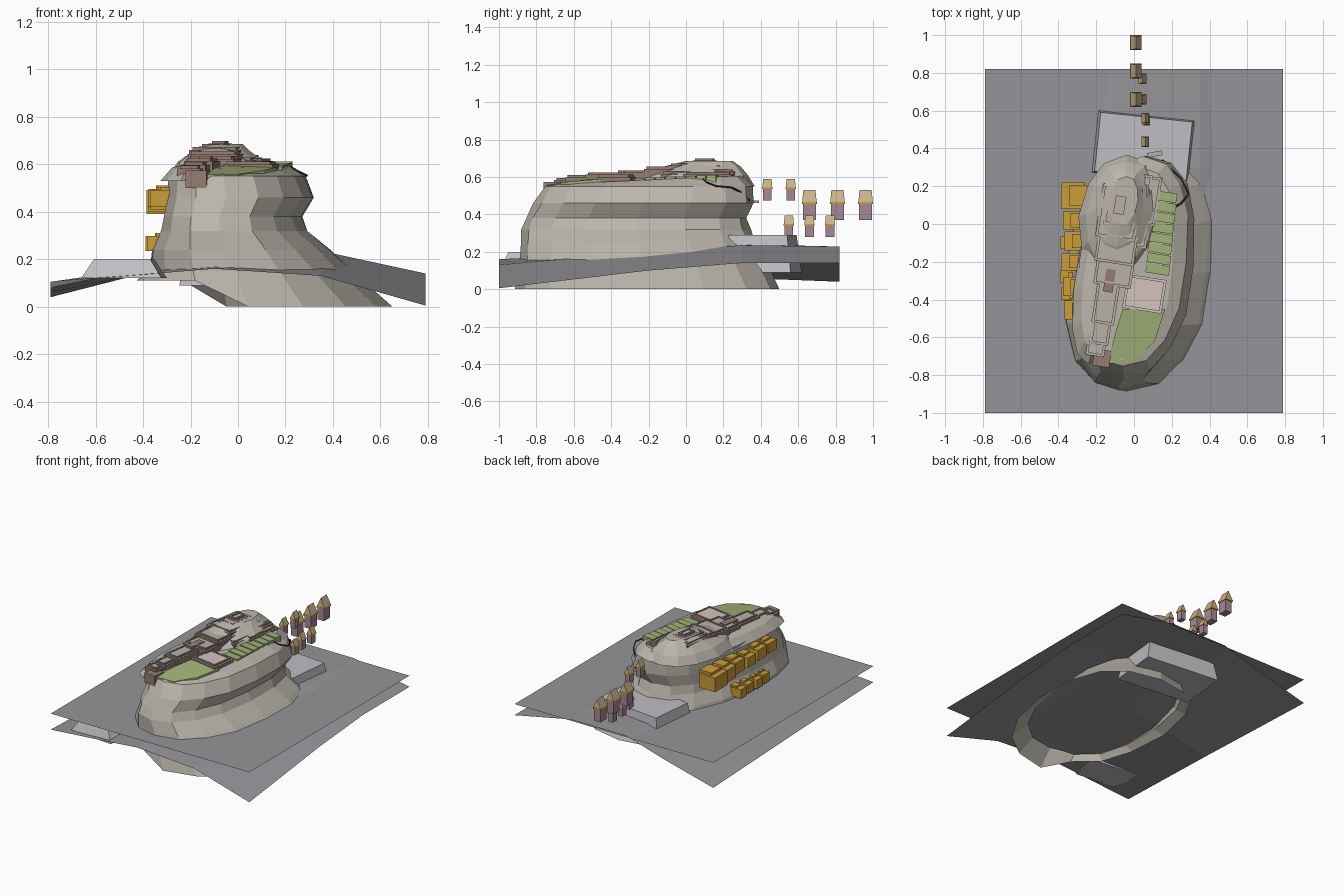
import bpy, bmesh, math, random
from mathutils import Matrix, Vector

if "Cube" in bpy.data.objects:
    bpy.data.objects.remove(bpy.data.objects["Cube"])

random.seed(4)
mats = {}


def mat(name, rgb):
    m = bpy.data.materials.new(name)
    m.diffuse_color = (*rgb, 1)
    m.use_nodes = True
    m.node_tree.nodes["Principled BSDF"].inputs["Base Color"].default_value = m.diffuse_color
    mats[name] = m


mat("rock", (0.50, 0.47, 0.41))
mat("stone", (0.48, 0.44, 0.39))
mat("brown", (0.30, 0.20, 0.17))
mat("green", (0.36, 0.45, 0.19))
mat("pink", (0.66, 0.55, 0.51))
mat("orange", (0.60, 0.34, 0.04))
mat("tan", (0.58, 0.45, 0.26))
mat("mauve", (0.38, 0.25, 0.30))
mat("pale", (0.52, 0.52, 0.55))
mat("grey", (0.30, 0.30, 0.32))
mat("dark", (0.03, 0.03, 0.03))


def finish(bm, name, side, top=None):
    bmesh.ops.recalc_face_normals(bm, faces=bm.faces)
    me = bpy.data.meshes.new(name)
    me.materials.append(mats[side])
    if top:
        me.materials.append(mats[top])
        for f in bm.faces:
            f.material_index = int(f.normal.z > 0.7)
    bm.to_mesh(me)
    bm.free()
    ob = bpy.data.objects.new(name, me)
    bpy.context.collection.objects.link(ob)
    return ob


def block(name, x, y, w, d, z0, z1, side, top=None, rot=-9, taper=1.0):
    bm = bmesh.new()
    bmesh.ops.create_cube(bm, size=1)
    for v in bm.verts:
        s = taper if v.co.z > 0 else 1
        v.co = Vector((v.co.x * w * s, v.co.y * d * s, z1 if v.co.z > 0 else z0))
    bm.transform(Matrix.Translation((x, y, 0)) @ Matrix.Rotation(math.radians(rot), 4, 'Z'))
    return finish(bm, name, side, top)


def tier(name, x, y, w, d, z0, z1, top="stone", rot=-9):
    # walled terrace: lower wide step, raised rim, sunken floor
    bm = bmesh.new()
    loops = [(0, z0), (0, z1 - .012), (.012, z1 - .012), (.012, z1), (.022, z1), (.022, z1 - .006)]
    R = Matrix.Translation((x, y, 0)) @ Matrix.Rotation(math.radians(rot), 4, 'Z')
    rings = [[bm.verts.new(R @ Vector((sx * (w / 2 - i), sy * (d / 2 - i), z)))
              for sx, sy in ((-1, -1), (1, -1), (1, 1), (-1, 1))] for i, z in loops]
    bridge(bm, rings)
    bm.faces.new(rings[-1])
    return finish(bm, name, "brown", top)


def bridge(bm, rings):
    for a, b in zip(rings, rings[1:]):
        n = len(a)
        for i in range(n):
            bm.faces.new((a[i], a[(i + 1) % n], b[(i + 1) % n], b[i]))


def rock_mass(name, levels, n, shear=.1, jitter=.012, zfun=None):
    # levels: z, xmin, xmax, ymin, ymax
    bm = bmesh.new()
    rings = []
    offs = [random.uniform(-1, 1) for _ in range(n)]
    for z, x0, x1, y0, y1 in levels:
        ring = []
        for i in range(n):
            t = 2 * math.pi * i / n
            c, s = math.cos(t), math.sin(t)
            k = 1 + jitter * (offs[i] + random.uniform(-1, 1))
            px = math.copysign(abs(c) ** .88, c) * k * (x1 - x0) / 2
            py = math.copysign(abs(s) ** .88, s) * k * (y1 - y0) / 2
            py += (y0 + y1) / 2
            px += (x0 + x1) / 2 + shear * (py - (y0 + y1) / 2)
            ring.append(bm.verts.new((px, py, zfun(px, py, z) if zfun else z)))
        rings.append(ring)
    bridge(bm, rings)
    cen = sum((v.co for v in rings[-1]), Vector()) / n
    tip = bm.verts.new(cen)
    for i in range(n):
        bm.faces.new((rings[-1][i], rings[-1][(i + 1) % n], tip))
    return finish(bm, name, "rock")


def top_z(y):
    return .562 + .045 * (y + .7)


def mesa_z(x, y, z):
    if z == 0:
        return 0 if x > -.18 else .11
    return top_z(y) if z > .56 else z


# terrain sheet, coarse grid
xs, ys = (-.79, -.4, -.1, .35, .79), (-1, -.2, .3, .82)
hs = ((.105, .135, .16, .13, .005), (.08, .16, .20, .20, .10),
      (.06, .17, .24, .235, .14), (.04, .14, .228, .228, .14))
bm = bmesh.new()
g = [[bm.verts.new((x, y, h)) for x, h in zip(xs, row)] for y, row in zip(ys, hs)]
for j in range(3):
    for i in range(4):
        bm.faces.new((g[j][i], g[j][i + 1], g[j + 1][i + 1], g[j + 1][i]))
finish(bm, "terrain", "grey")

# flat sheet
bm = bmesh.new()
bm.faces.new([bm.verts.new(p) for p in ((-.79, -1, .22), (.79, -1, .22), (.79, .82, .22), (-.79, .82, .22))])
finish(bm, "flat_sheet", "grey")

# main rock, open underneath
rock_mass("mesa", [(0, -.42, .65, -.92, .51), (.15, -.37, .48, -.90, .43), (.24, -.36, .39, -.89, .38),
                   (.32, -.32, .29, -.88, .35), (.38, -.31, .27, -.86, .33), (.46, -.30, .32, -.82, .37),
                   (.55, -.29, .28, -.76, .36), (.57, -.24, .21, -.72, .31), (.58, -.12, .1, -.5, .15)],
          16, zfun=mesa_z)
rock_mass("summit_rock", [(.55, -.29, .15, -.28, .36), (.61, -.25, .11, -.22, .33), (.655, -.19, .05, -.12, .29),
                          (.685, -.13, .02, 0, .25)], 12)
rock_mass("left_shoulder", [(.53, -.32, -.08, -.74, .05), (.585, -.27, -.10, -.66, .02), (.60, -.22, -.12, -.6, 0)], 12)

# stone platforms
block("back_platform", .05, .41, .56, .36, .09, .29, "pale", rot=-6, taper=.87)
block("front_platform", -.48, -.86, .34, .22, .12, .20, "pale", rot=-6, taper=.7)

# terraces of the citadel
for i, (x, y, w, d, z1) in enumerate((
        (-.185, -.55, .10, .30, .595), (-.165, -.50, .10, .28, .61), (-.15, -.42, .12, .22, .625),
        (-.10, -.22, .20, .22, .635), (-.09, -.10, .21, .22, .655), (-.08, .06, .21, .28, .672),
        (-.08, .09, .14, .20, .686), (-.075, .10, .08, .12, .699), (-.02, -.02, .20, .2, .628),
        (.095, .12, .07, .26, .625), (.06, .16, .05, .20, .64))):
    tier(f"terrace_{i}", x, y, w, d, .54, z1)
tier("plaza", .055, -.37, .21, .18, .55, .612, "pink")
block("stair_front", -.17, -.71, .09, .09, .5, .573, "brown")
block("stair_mid", -.13, -.3, .05, .12, .55, .635, "brown")

# green fields
for i in range(8):
    y = -.24 + i * .055
    block(f"field_step_{i}", .145 + .1 * (y + .05), y, .125, .05, .54, top_z(y) + .009 + (i % 2) * .002, "green")
bm = bmesh.new()
pts = ((-.14, -.74, .558), (0, -.73, .558), (.11, -.62, .576), (.165, -.45, .589), (-.06, -.45, .594), (-.10, -.58, .583))
bm.faces.new([bm.verts.new(p) for p in pts])
r = bmesh.ops.extrude_face_region(bm, geom=bm.faces[:])
bmesh.ops.translate(bm, vec=(0, 0, -.03), verts=[e for e in r["geom"] if isinstance(e, bmesh.types.BMVert)])
finish(bm, "front_field", "green")

# cliff houses: upper and lower rows on the left
def house(name, y, d, x0, x1, z0, z1):
    h = z1 - z0
    block(name + "_body", (x0 + x1) / 2, y, x1 - x0, d, z0, z0 + h * .85, "orange", rot=0)
    block(name + "_loft", (x0 + x1) / 2 + .025, y, x1 - x0 - .03, d * .75, z0 + h * .4, z1, "orange", rot=0)


for i, (y, d, z0) in enumerate(((.15, .14, .39), (.02, .10, .40), (-.09, .10, .41),
                                (-.20, .09, .42), (-.33, .10, .42), (-.455, .10, .42))):
    house(f"upper_house_{i}", y, d, -.385 + .008 * (i % 3), -.26, z0, .51 - .006 * (i % 2))
for i, y in enumerate((-.10, -.19, -.28, -.37)):
    house(f"lower_house_{i}", y, .065, -.39 + .006 * (i % 2), -.31, .235, .31)


# small gabled towers behind the rock
def tower(name, x, y, z, w, h):
    block(name + "_body", x, y, w * .65, w * .85, z, z + h * .55, "mauve", rot=0)
    block(name + "_eaves", x, y, w * .75, w, z + h * .53, z + h * .6, "orange", rot=0)
    bm = bmesh.new()
    a, b, z0, z1 = w * .37, w * .48, z + h * .6, z + h
    v = [bm.verts.new(p) for p in ((x - a, y - b, z0), (x + a, y - b, z0), (x, y - b * .85, z1),
                                   (x - a, y + b, z0), (x + a, y + b, z0), (x, y + b * .85, z1))]
    for f in ((0, 1, 2), (3, 5, 4), (0, 2, 5, 3), (1, 4, 5, 2), (0, 3, 4, 1)):
        bm.faces.new([v[k] for k in f])
    finish(bm, name + "_roof", "tan")


for i, (x, y, z, w, h) in enumerate(((.01, .66, .37, .08, .16), (.01, .81, .37, .08, .16), (.01, .96, .37, .08, .16),
                                     (.06, .435, .475, .055, .115), (.06, .56, .475, .055, .115),
                                     (.065, .55, .28, .055, .115), (.045, .66, .28, .055, .115),
                                     (.045, .77, .28, .055, .115))):
    tower(f"tower_{i}", x, y, z, w, h)

# dark cliff path and landing at the back
cu = bpy.data.curves.new("cliff_path", 'CURVE')
cu.dimensions, cu.bevel_depth, cu.bevel_resolution = '3D', .005, 0
sp = cu.splines.new('POLY')
path = ((.2, .08, .60), (.25, .11, .572), (.29, .16, .552), (.25, .24, .545), (.20, .29, .52), (.15, .34, .475))
sp.points.add(len(path) - 1)
for p, c in zip(sp.points, path):
    p.co = (*c, 1)
cu.materials.append(mats["dark"])
bpy.context.collection.objects.link(bpy.data.objects.new("cliff_path", cu))
block("path_landing", .11, .37, .08, .025, .46, .475, "stone", rot=10)
